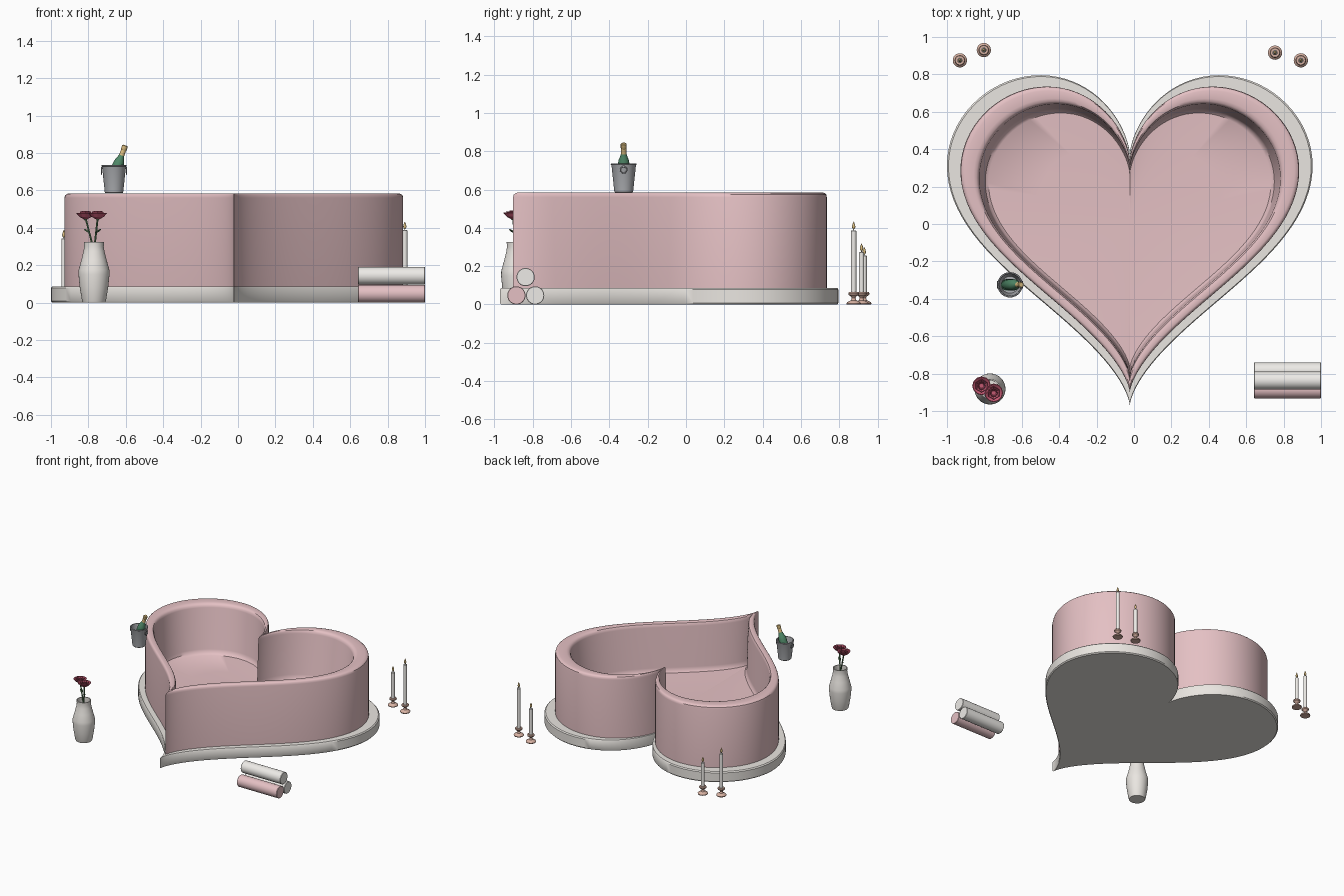
import bpy, bmesh
from math import sin, cos, pi, radians
from mathutils import Vector, Matrix

if "Cube" in bpy.data.objects:
    bpy.data.objects.remove(bpy.data.objects["Cube"])


def mat(name, r, g, b):
    m = bpy.data.materials.new(name)
    m.diffuse_color = (r, g, b, 1)
    m.use_nodes = True
    m.node_tree.nodes["Principled BSDF"].inputs["Base Color"].default_value = m.diffuse_color
    return m


PINK = mat("pink", .78, .53, .55)
CREAM = mat("cream", .82, .79, .75)
TOWEL = mat("towel_white", .85, .83, .80)
COPPER = mat("copper", .68, .44, .36)
GOLD = mat("gold", .72, .52, .22)
STEEL = mat("steel", .42, .43, .45)
GREEN = mat("bottle_green", .08, .25, .14)
LEAF = mat("leaf_green", .10, .22, .10)
ROSE = mat("rose_red", .55, .10, .17)


def loft(name, rings, start, end, material, matrix=Matrix(), angle=35):
    """Skin closed rings, fanning each end to a centre point (None = open)."""
    bm = bmesh.new()
    loops = [[bm.verts.new(p) for p in ring] for ring in rings]
    n = len(loops[0])
    for a, b in zip(loops, loops[1:]):
        for i in range(n):
            j = (i + 1) % n
            bm.faces.new((a[i], a[j], b[j], b[i]))
    for ring, centre in ((loops[0], start), (loops[-1], end)):
        if centre is not None:
            c = bm.verts.new(centre)
            for i in range(n):
                bm.faces.new((ring[i], ring[(i + 1) % n], c))
    bmesh.ops.recalc_face_normals(bm, faces=bm.faces)
    me = bpy.data.meshes.new(name)
    bm.to_mesh(me)
    bm.free()
    ob = bpy.data.objects.new(name, me)
    bpy.context.collection.objects.link(ob)
    ob.matrix_world = matrix
    finish(ob, material, angle)
    return ob


def finish(ob, material, angle=35):
    ob.data.materials.append(material)
    bpy.ops.object.select_all(action='DESELECT')
    ob.select_set(True)
    bpy.context.view_layer.objects.active = ob
    bpy.ops.object.shade_smooth_by_angle(angle=radians(angle))


def lathe(name, profile, material, loc=(0, 0, 0), rot=None, segs=32, angle=35):
    """Revolve (radius, height) points around local z."""
    rings = [[(r * cos(2 * pi * i / segs), r * sin(2 * pi * i / segs), z)
              for i in range(segs)] for r, z in profile]
    m = Matrix.Translation(loc) @ (rot or Matrix())
    return loft(name, rings, (0, 0, profile[0][1]), (0, 0, profile[-1][1]), material, m, angle)


def aim(direction):
    return Vector(direction).to_track_quat('Z', 'Y').to_matrix().to_4x4()


def rod(name, a, b, r, material, segs=10):
    d = Vector(b) - Vector(a)
    return lathe(name, [(r, 0), (r, d.length)], material, a, aim(d), segs)


def ball(name, loc, scale, material, rot=None):
    prof = [(sin(pi * i / 8), -cos(pi * i / 8)) for i in range(1, 8)]
    prof = [(.02, -1)] + prof + [(.02, 1)]
    return lathe(name, prof, material, loc, (rot or Matrix()) @ Matrix.Diagonal((*scale, 1)), 12, 60)


def torus(name, loc, R, r, material, rot=(0, 0, 0)):
    bpy.ops.mesh.primitive_torus_add(location=loc, rotation=rot, major_radius=R, minor_radius=r,
                                     major_segments=28, minor_segments=8)
    ob = bpy.context.object
    ob.name = name
    finish(ob, material, 60)


# Heart outline used for every ring of plinth and tub
CX = -.0225


def heart(s, c, z, n=160):
    pts = []
    for i in range(n):
        t = 2 * pi * i / n
        pts.append((CX + s * 16 * sin(t) ** 3,
                    c + s * (13 * cos(t) - 5 * cos(2 * t) - 2 * cos(3 * t) - cos(4 * t)), z))
    return pts


# Plinth
loft("plinth", [heart(.0606, .066, 0), heart(.0611, .067, .008), heart(.0611, .067, .078),
                heart(.0606, .066, .086)], (CX, .05, 0), (CX, .05, .086), CREAM)

# Tub shell: outer wall, rounded rim, inner wall, floor
loft("tub", [heart(.0566, .060, .086), heart(.0566, .060, .560), heart(.0564, .060, .573),
             heart(.0558, .059, .581), heart(.0550, .057, .584), heart(.0522, .048, .584),
             heart(.0512, .045, .580), heart(.0506, .043, .570), heart(.0503, .042, .555),
             heart(.0488, .034, .23), heart(.0483, .032, .205), heart(.0472, .031, .192),
             heart(.0300, .03, .184)],
     (CX, .05, .086), (CX, .03, .18), PINK)

# Candles: holder, wax, wick, flame (x, y, flame tip height)
for i, (x, y, top) in enumerate([(-.931, .875, .387), (-.803, .930, .300),
                                 (.754, .916, .318), (.892, .875, .432)]):
    lathe(f"candle_holder_{i}", [(.036, 0), (.038, .006), (.034, .012), (.014, .022), (.010, .034),
                                 (.014, .042), (.026, .050), (.028, .058), (.024, .064), (.015, .064)],
          COPPER, (x, y, 0), segs=24)
    lathe(f"candle_{i}", [(.014, .05), (.014, top - .048), (.011, top - .045)], TOWEL, (x, y, 0), segs=16)
    rod(f"wick_{i}", (x, y, top - .05), (x, y, top - .03), .002, STEEL, 6)
    lathe(f"flame_{i}", [(.002, -.040), (.007, -.034), (.009, -.026), (.006, -.012), (.001, 0)],
          GOLD, (x, y, top), segs=12, angle=60)

# Rolled towels
for name, y, z, m in (("towel_lower_front", -.885, .0475, PINK), ("towel_lower_back", -.787, .0475, TOWEL),
                      ("towel_upper", -.837, .143, TOWEL)):
    lathe(name, [(.045, 0), (.0475, .003), (.0475, .355), (.045, .358)], m, (.642, y, z),
          Matrix.Rotation(pi / 2, 4, 'Y'))

# Vase
VX, VY = -.77, -.882
lathe("vase", [(.060, 0), (.064, .01), (.076, .08), (.083, .15), (.082, .175), (.067, .23), (.056, .275),
               (.052, .30), (.054, .325), (.047, .325), (.046, .29), (.060, .22), (.06, .06)],
      CREAM, (VX, VY, 0))

# Roses with stems and leaves
for i, (x, y, z) in enumerate([(-.815, -.865, .452), (-.75, -.903, .452)]):
    base = (2 * VX - x, VY * 2 - y, .10)
    rod(f"rose_stem_{i}", base, (x, y, z), .005, LEAF, 8)
    lathe(f"rose_sepal_{i}", [(.005, -.012), (.016, 0), (.012, .006)], LEAF, (x, y, z), segs=8)
    for k, (r, h) in enumerate([(.050, .026), (.036, .032), (.022, .036)]):
        lathe(f"rose_{i}_petals_{k}", [(.010, -.006), (r * .65, .006), (r, h), (r * .92, h + .002),
                                       (r * .6, h * .6)],
              ROSE, (x, y, z), Matrix.Rotation(k * pi / 6, 4, 'Z'), 6 if k else 12, 20)
    p = Vector(base).lerp(Vector((x, y, z)), .78)
    side = 1 if i else -1
    ball(f"rose_leaf_{i}", p + Vector((side * .012, -side * .014, .008)), (.010, .003, .022), LEAF,
         aim((side, -side, .8)))

# Ice bucket with rim and ring handles
BX, BY, BZ = -.663, -.325, .585
lathe("ice_bucket", [(.046, 0), (.049, .003), (.064, .143), (.067, .150), (.060, .150), (.058, .14),
                     (.045, .012)], STEEL, (BX, BY, BZ))
torus("bucket_rim", (BX, BY, BZ + .147), .064, .004, STEEL)
for side in (-1, 1):
    torus("bucket_ring_" + ("left" if side < 0 else "right"), (BX + side * .066, BY, BZ + .118),
          .017, .003, STEEL, (0, pi / 2, 0))
    ball("bucket_ring_mount", (BX + side * .064, BY, BZ + .135), (.006, .006, .006), STEEL)

# Tilted bottle with foil neck
tilt = Matrix.Rotation(radians(20), 4, 'Y')
foot = (-.684, BY, .617)
lathe("bottle", [(.026, 0), (.030, .004), (.030, .125), (.027, .145), (.019, .165), (.014, .182), (.012, .225)],
      GREEN, foot, tilt, 24, 50)
lathe("bottle_foil", [(.0145, .178), (.0135, .21), (.0155, .213), (.0155, .234), (.012, .238)],
      GOLD, foot, tilt, 24)
